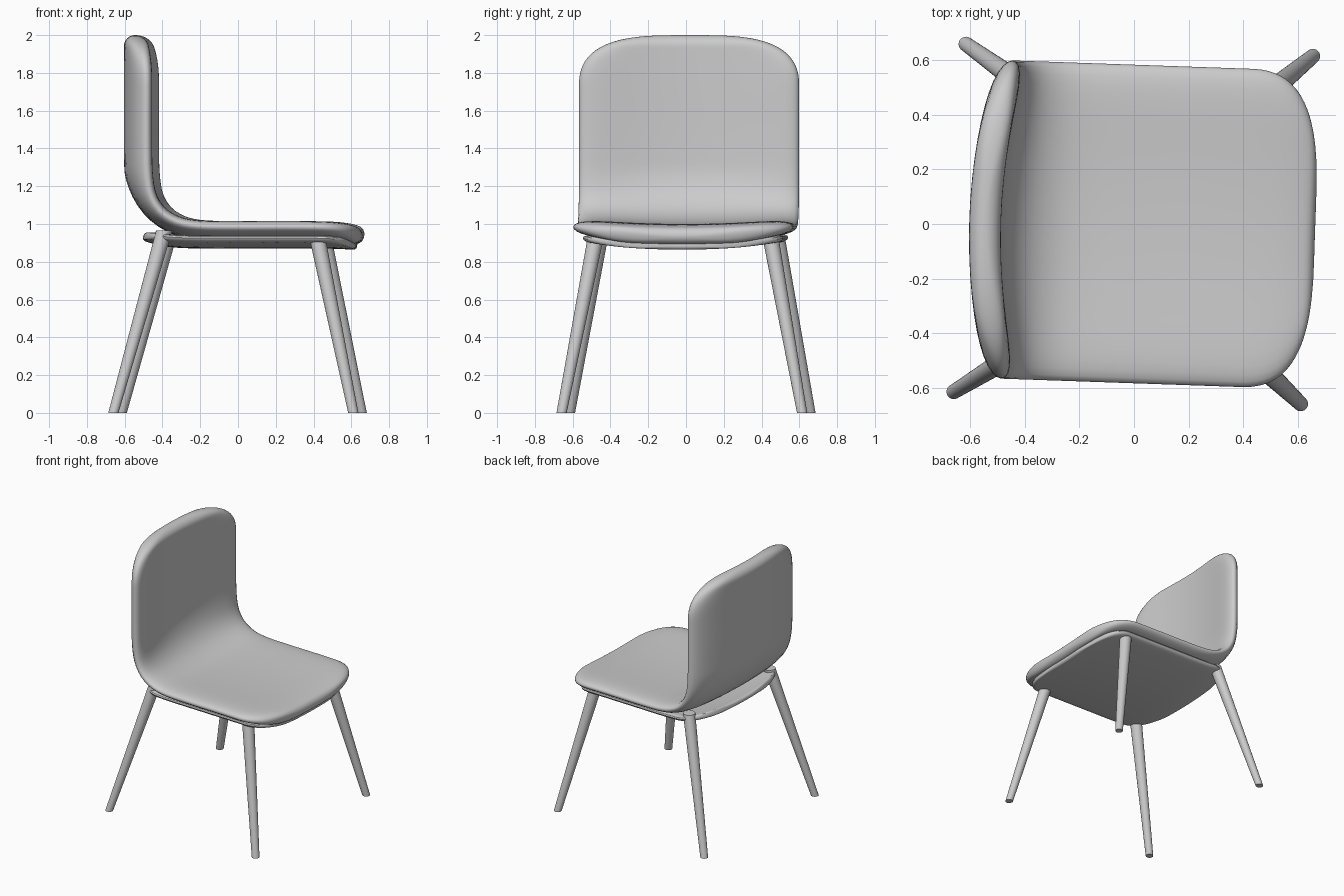
import bpy, bmesh, math
from mathutils import Matrix, Vector

if "Cube" in bpy.data.objects:
    bpy.data.objects.remove(bpy.data.objects["Cube"])

TURN = Matrix.Rotation(math.radians(-2), 4, 'Z')   # the whole chair sits slightly turned


def finish(bm, name, angle):
    bmesh.ops.remove_doubles(bm, verts=bm.verts, dist=0.0002)
    bmesh.ops.recalc_face_normals(bm, faces=bm.faces)
    bm.transform(TURN)
    me = bpy.data.meshes.new(name)
    bm.to_mesh(me)
    bm.free()
    ob = bpy.data.objects.new(name, me)
    bpy.context.collection.objects.link(ob)
    bpy.ops.object.select_all(action='DESELECT')
    ob.select_set(True)
    bpy.context.view_layer.objects.active = ob
    bpy.ops.object.shade_smooth_by_angle(angle=math.radians(angle))


def loft(bm, rings):
    rows = [[bm.verts.new(p) for p in r] for r in rings]
    n = len(rows[0])
    for a, b in zip(rows, rows[1:]):
        for i in range(n):
            bm.faces.new((a[i], a[(i + 1) % n], b[(i + 1) % n], b[i]))
    return rows


def smooth_path(pts, sub=12):
    p = [Vector(q) for q in pts]
    p = [2 * p[0] - p[1]] + p + [2 * p[-1] - p[-2]]
    out = []
    for a, b, c, d in zip(p, p[1:], p[2:], p[3:]):
        m0, m1 = (c - b).length * (c - a) / (c - a).length, (c - b).length * (d - b) / (d - b).length
        for k in range(sub):
            t = k / sub
            out.append((2*t**3 - 3*t*t + 1) * b + (t**3 - 2*t*t + t) * m0
                       + (3*t*t - 2*t**3) * c + (t**3 - t*t) * m1)
    return out + [p[-2]]


def at_length(path, s):
    for a, b in zip(path, path[1:]):
        d = (b - a).length
        if s <= d or b is path[-1]:
            return a + (b - a) * (s / d)
        s -= d


def sheet(name, pts, width, corner, power, edge, sag, half, angle=50, mid=40):
    """Padded sheet following an x-z path; sag and half thickness blend from seat to back."""
    path = smooth_path(pts)
    L = sum((b - a).length for a, b in zip(path, path[1:]))
    ends = [corner * (1 - math.cos(math.pi / 2 * k / 18)) for k in range(18)]
    stations = ends + [corner + (L - 2 * corner) * k / mid for k in range(mid + 1)]
    stations += [L - e for e in reversed(ends)]
    rings = []
    for s in stations:
        c = at_length(path, s)
        tan = (at_length(path, min(s + .015, L)) - at_length(path, max(s - .015, 0))).normalized()
        nx, nz = -tan.y, tan.x
        e = min(s, L - s)
        f = min(max((c.y - 1.0) / .3, 0), 1)
        f = f * f * (3 - 2 * f)
        bow = sag[0] + (sag[1] - sag[0]) * f
        h = half[0] + (half[1] - half[0]) * f
        h *= math.sqrt(max(0, 1 - max(0, 1 - e / h) ** 2))
        w = width * max(0, 1 - max(0, 1 - e / corner) ** power[0]) ** (1 / power[1])
        ring = []
        for k in range(48):
            th = 2 * math.pi * k / 48
            t = math.cos(th)
            y = w * t
            d = math.copysign(math.sqrt(max(0, 1 - abs(t) ** edge)), math.sin(th)) * h
            d += bow * (1 - (y / width) ** 2)
            ring.append((c.x + nx * d, y, c.y + nz * d))
        rings.append(ring)
    bm = bmesh.new()
    loft(bm, rings)
    finish(bm, name, angle)


# One-piece upholstered seat and backrest
sheet("seat_and_back",
      [(.67, .955), (.6, .973), (.5, .982), (.3, .985), (0, .985), (-.2, .99), (-.3, 1.01),
       (-.385, 1.06), (-.438, 1.14), (-.46, 1.25), (-.465, 1.4), (-.465, 1.7), (-.465, 2.0)],
      .583, .27, (2.5, 3.3), 8, (.03, .08), (.045, .058))

# Thin support panel under the seat
sheet("seat_base",
      [(.63, .918), (.5, .924), (.1, .925), (-.28, .927), (-.4, .94), (-.49, .965)],
      .53, .18, (2.2, 3.0), 30, (.035, .035), (.02, .02), 35, 16)


# Splayed tapered legs
def leg(name, foot, top, r0, r1, side):
    bm = bmesh.new()
    rings = []
    for (x, y, z), r in ((foot, r0), (top, r1)):
        rings.append([(x + r * math.cos(2 * math.pi * k / 24),
                       side * y + r * math.sin(2 * math.pi * k / 24), z) for k in range(24)])
    rows = loft(bm, rings)
    for row in rows:
        bm.faces.new(row)
    finish(bm, name, 40)


for side, label in ((1, "left"), (-1, "right")):
    leg("front_leg_" + label, (.633, .637, 0), (.435, .462, .935), .027, .043, side)
    leg("back_leg_" + label, (-.638, .637, 0), (-.375, .462, .965), .027, .043, side)
